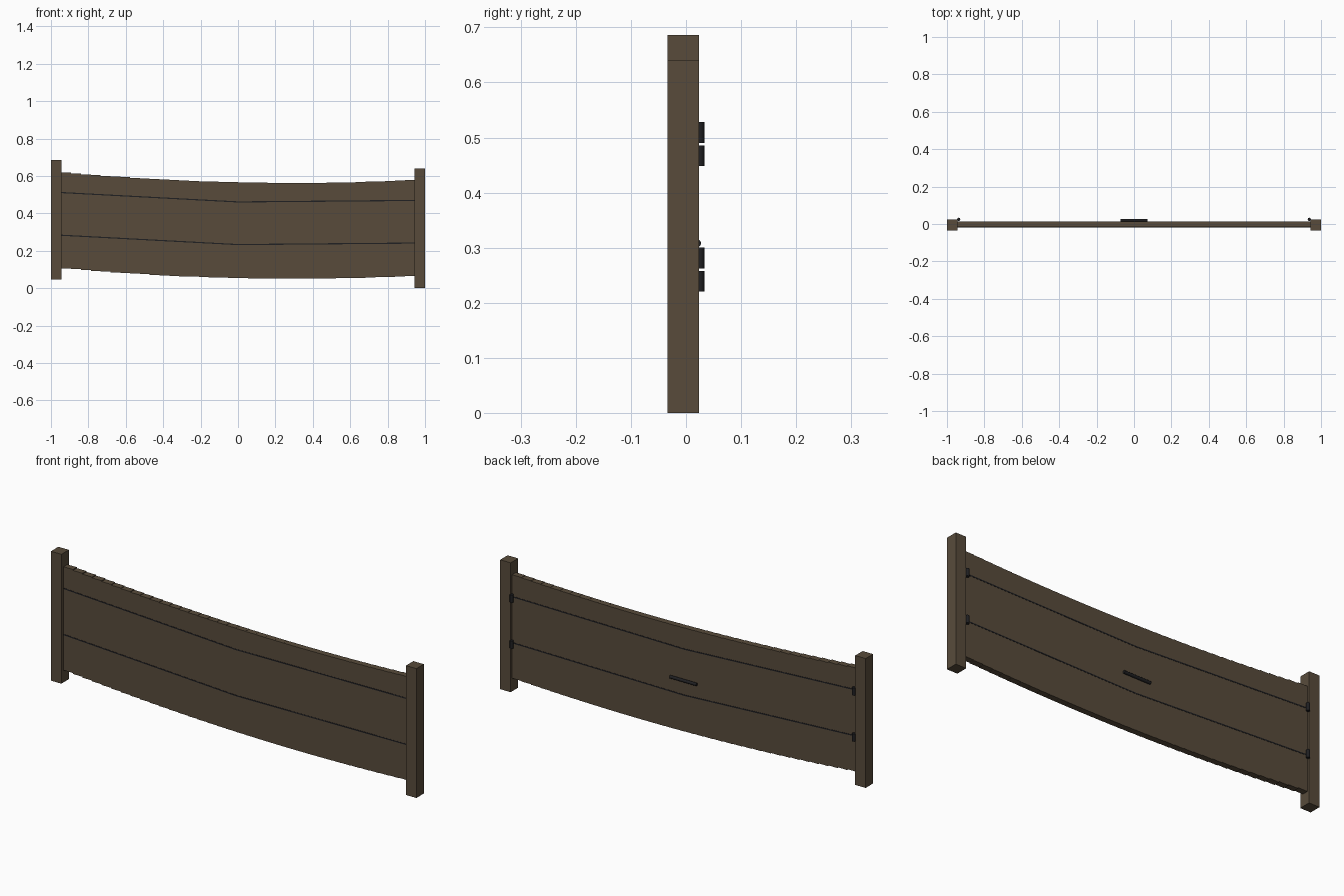
import bpy, bmesh, math
from mathutils import Matrix

if "Cube" in bpy.data.objects:
    bpy.data.objects.remove(bpy.data.objects["Cube"])


def material(name, rgb):
    m = bpy.data.materials.new(name)
    m.diffuse_color = (*rgb, 1)
    m.use_nodes = True
    m.node_tree.nodes["Principled BSDF"].inputs["Base Color"].default_value = m.diffuse_color
    return m


WOOD = material("weathered brown wood", (0.098, 0.071, 0.044))
IRON = material("black iron", (0.014, 0.014, 0.016))


def add_object(name, bm, mat):
    bmesh.ops.recalc_face_normals(bm, faces=bm.faces)
    mesh = bpy.data.meshes.new(name)
    bm.to_mesh(mesh)
    bm.free()
    mesh.materials.append(mat)
    ob = bpy.data.objects.new(name, mesh)
    bpy.context.collection.objects.link(ob)
    return ob


def extrude_profile(name, points, y0, y1, mat):
    """Extrude an (x, z) outline from y0 to y1."""
    bm = bmesh.new()
    face = bm.faces.new([bm.verts.new((x, y0, z)) for x, z in points])
    new = bmesh.ops.extrude_face_region(bm, geom=[face])["geom"]
    verts = [v for v in new if isinstance(v, bmesh.types.BMVert)]
    bmesh.ops.translate(bm, verts=verts, vec=(0, y1 - y0, 0))
    return add_object(name, bm, mat)


def cylinder(name, center, radius, length, axis, mat):
    bm = bmesh.new()
    rot = Matrix.Rotation(math.pi / 2, 4, 'Y') if axis == 'X' else Matrix()
    bmesh.ops.create_cone(bm, cap_ends=True, segments=12, radius1=radius,
                          radius2=radius, depth=length,
                          matrix=Matrix.Translation(center) @ rot)
    ob = add_object(name, bm, mat)
    bpy.context.view_layer.objects.active = ob
    ob.select_set(True)
    bpy.ops.object.shade_smooth_by_angle(angle=math.radians(40))
    ob.select_set(False)


# End posts: equal height, left one standing higher on the slope
for name, x, z in (("left_post", -1, 0.046), ("right_post", 0.943, 0)):
    extrude_profile(name, [(x, z), (x + 0.057, z), (x + 0.057, z + 0.64), (x, z + 0.64)],
                    -0.034, 0.024, WOOD)

# Sagging panel of narrow uprights, each stepping with the slope
HALF, COUNT, HEIGHT = 0.944, 36, 0.512


def top_edge(x):
    return 0.566 - 0.0223 * x + 0.0375 * x * x


upper = []
for i in range(COUNT):
    x0 = -HALF + 2 * HALF * i / COUNT
    x1 = -HALF + 2 * HALF * (i + 1) / COUNT
    z = top_edge((x0 + x1) / 2)
    upper += [(x0, z), (x1, z)]
lower = [(x, z - HEIGHT) for x, z in reversed(upper)]
extrude_profile("panel", upper + lower, -0.017, 0.013, WOOD)

# Dark seams, bent at the middle, and the hinges at their ends
for level, drop in (("upper", 0), ("lower", 0.228)):
    mid = [(-HALF, 0.511 - drop), (0, 0.461 - drop), (HALF, 0.469 - drop)]
    outline = [(x, z + 0.003) for x, z in mid] + [(x, z - 0.003) for x, z in reversed(mid)]
    extrude_profile(level + "_seam", outline, -0.018, 0.014, IRON)
    for side, x, z in (("left", -0.937, 0.509), ("right", 0.937, 0.467)):
        cylinder(f"{level}_{side}_hinge", (x, 0.025, z - drop), 0.0085, 0.038, 'Z', IRON)

# Pull handle on the back
cylinder("handle", (0, 0.02, 0.308), 0.0075, 0.145, 'X', IRON)
